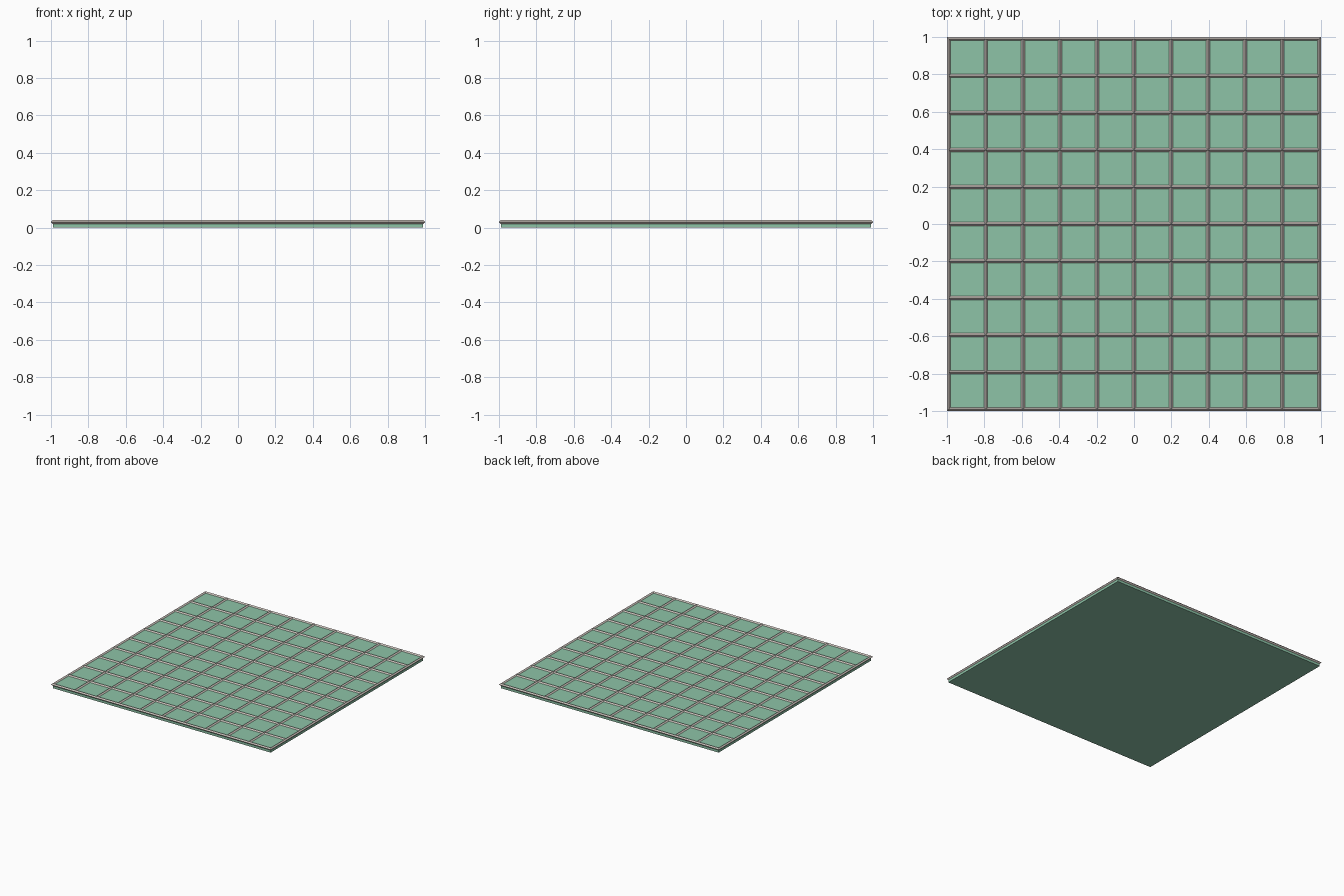
import bpy

if "Cube" in bpy.data.objects:
    bpy.data.objects.remove(bpy.data.objects["Cube"])

GREEN = (0.27, 0.55, 0.39, 1)
GREY_BROWN = (0.6, 0.54, 0.5, 1)
HALF = 0.99       # half side of the slab and of the bar centre lines
TOP = 0.03        # top of the slab
BAR = 0.02        # bar thickness


def colour(obj, name, rgba):
    mat = bpy.data.materials.new(name)
    mat.diffuse_color = rgba
    mat.use_nodes = True
    mat.node_tree.nodes["Principled BSDF"].inputs["Base Color"].default_value = mat.diffuse_color
    obj.data.materials.append(mat)


# Thin base slab
bpy.ops.mesh.primitive_cube_add(size=1, location=(0, 0, TOP / 2))
slab = bpy.context.object
slab.name = "base_slab"
slab.scale = (2 * HALF, 2 * HALF, TOP)
colour(slab, "slab_green", GREEN)

# Ten by ten lattice of diamond-section bars lying on the slab
bpy.ops.mesh.primitive_grid_add(x_subdivisions=10, y_subdivisions=10,
                                size=2 * HALF, location=(0, 0, TOP))
lattice = bpy.context.object
lattice.name = "lattice_bars"
wire = lattice.modifiers.new("bars", 'WIREFRAME')
wire.thickness = BAR
wire.offset = 0
wire.use_boundary = True
wire.use_even_offset = True
colour(lattice, "bar_grey", GREY_BROWN)
